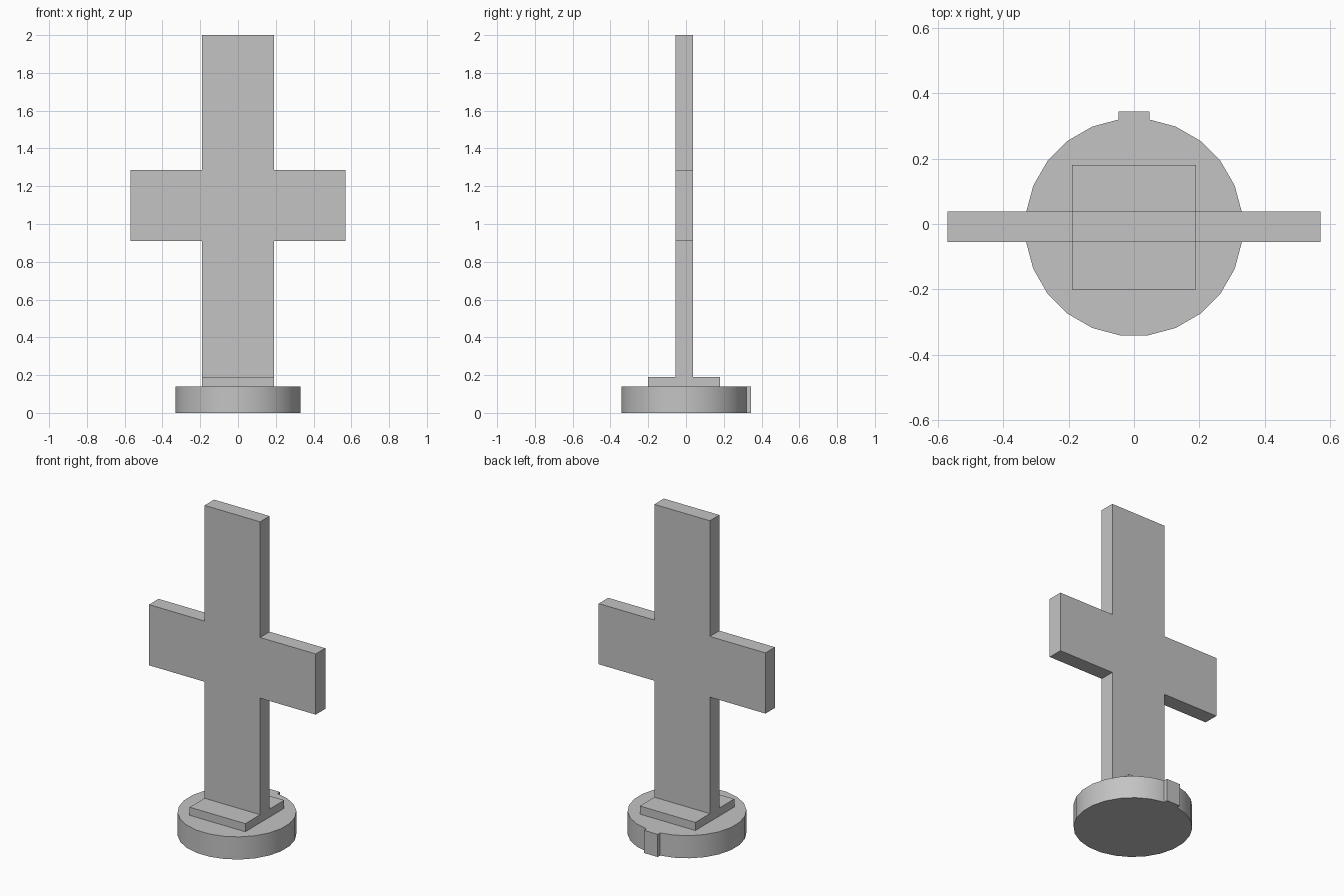
import bpy
import bmesh
from math import pi, radians
from mathutils import Matrix, Vector

cube = bpy.data.objects.get("Cube")
if cube:
    bpy.data.objects.remove(cube, do_unlink=True)

grey = bpy.data.materials.new("plain_grey")
grey.use_nodes = True
colour = (0.55, 0.55, 0.55, 1)
grey.diffuse_color = colour
grey.node_tree.nodes["Principled BSDF"].inputs["Base Color"].default_value = colour


def finish(bm, name):
    bmesh.ops.recalc_face_normals(bm, faces=bm.faces)
    mesh = bpy.data.meshes.new(name)
    bm.to_mesh(mesh)
    bm.free()
    mesh.materials.append(grey)
    obj = bpy.data.objects.new(name, mesh)
    bpy.context.collection.objects.link(obj)
    return obj


def box(name, x, y, z):
    """Box from (min, max) pairs on each axis."""
    bm = bmesh.new()
    size = [b - a for a, b in (x, y, z)]
    centre = Vector([(a + b) / 2 for a, b in (x, y, z)])
    bmesh.ops.create_cube(bm, matrix=Matrix.Translation(centre) @ Matrix.Diagonal((*size, 1)))
    return finish(bm, name)


base_top, plinth_top, centre_y = 0.14, 0.19, -0.01

# Round base with 24 smooth-shaded sides
bm = bmesh.new()
bmesh.ops.create_cone(
    bm, cap_ends=True, segments=24, radius1=0.333, radius2=0.333, depth=base_top,
    matrix=Matrix.Translation((0, centre_y, base_top / 2)) @ Matrix.Rotation(pi / 24, 4, "Z"))
base = finish(bm, "round_base")
bpy.ops.object.select_all(action="DESELECT")
base.select_set(True)
bpy.context.view_layer.objects.active = base
bpy.ops.object.shade_smooth_by_angle(angle=radians(30))

# Small tab on the back of the base, and square plinth
box("back_tab", (-0.047, 0.047), (0.30, 0.343), (0, base_top))
box("square_plinth", (-0.19, 0.19), (-0.20, 0.18), (base_top, plinth_top))

# Upright cross: right half outline, mirrored, then extruded
half = [(0.19, plinth_top), (0.19, 0.91), (0.57, 0.91),
        (0.57, 1.285), (0.19, 1.285), (0.19, 2)]
outline = half + [(-x, z) for x, z in reversed(half)]
bm = bmesh.new()
front = bm.faces.new([bm.verts.new((x, -0.055, z)) for x, z in outline])
back = bmesh.ops.extrude_face_region(bm, geom=[front], use_keep_orig=True)["geom"]
bmesh.ops.translate(bm, vec=(0, 0.093, 0),
                    verts=[v for v in back if isinstance(v, bmesh.types.BMVert)])
finish(bm, "cross")
